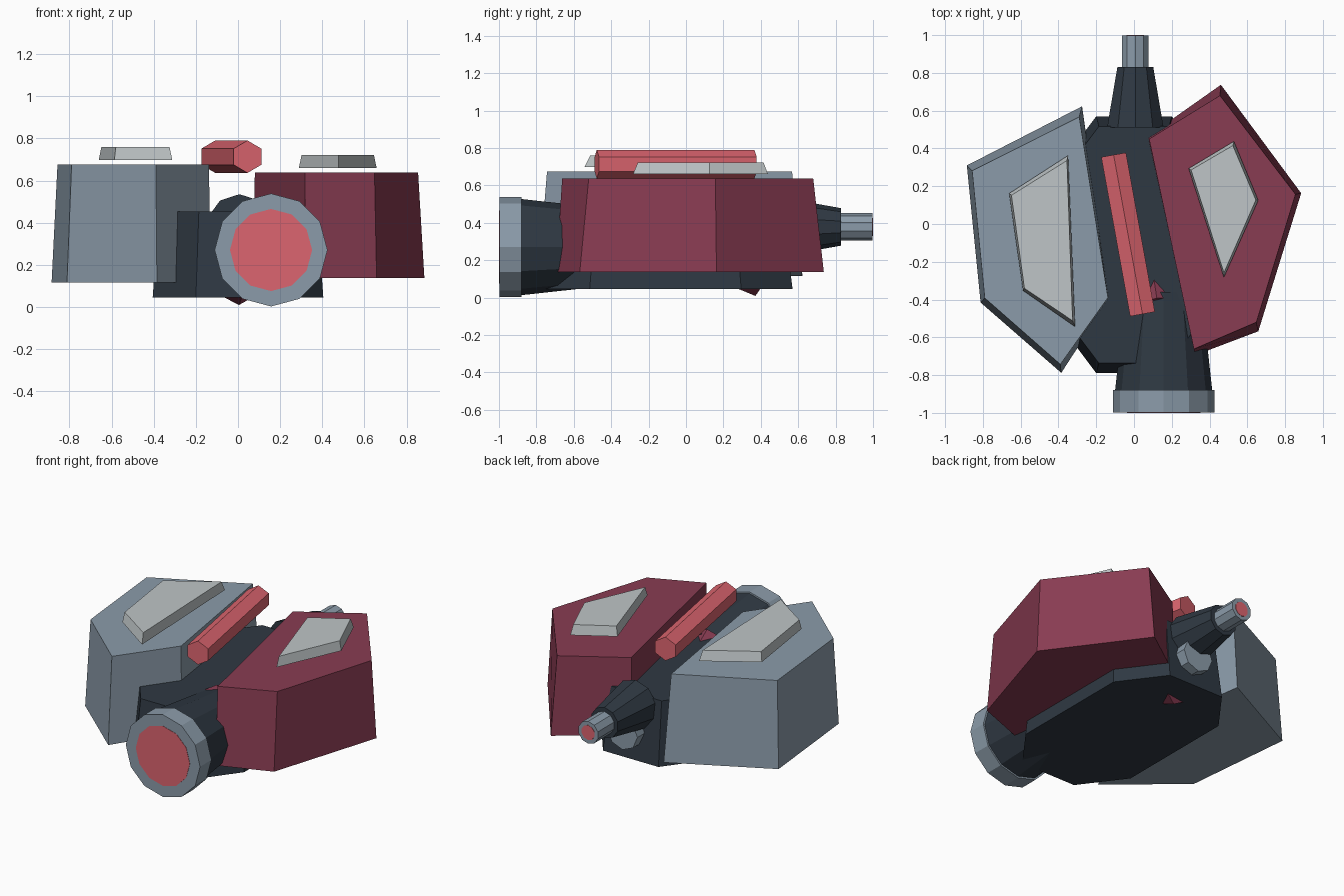
import bpy, bmesh, math
from mathutils import Vector

if "Cube" in bpy.data.objects:
    bpy.data.objects.remove(bpy.data.objects["Cube"])

COLOURS = {
    "dark": (0.028, 0.040, 0.055, 1),
    "maroon": (0.25, 0.045, 0.085, 1),
    "glow": (0.72, 0.13, 0.16, 1),
    "steel": (0.26, 0.33, 0.40, 1),
    "pale": (0.52, 0.56, 0.57, 1),
}
MATS = {}
for key, colour in COLOURS.items():
    MATS[key] = bpy.data.materials.new(key)
    MATS[key].diffuse_color = colour


def loft(name, ring_a, ring_b, mat):
    """Flat-faced solid between two matching outlines."""
    bm = bmesh.new()
    a = [bm.verts.new(p) for p in ring_a]
    b = [bm.verts.new(p) for p in ring_b]
    n = len(a)
    bm.faces.new(a)
    bm.faces.new(b)
    for i in range(n):
        j = (i + 1) % n
        bm.faces.new((a[i], a[j], b[j], b[i]))
    bmesh.ops.recalc_face_normals(bm, faces=bm.faces)
    mesh = bpy.data.meshes.new(name)
    bm.to_mesh(mesh)
    bm.free()
    mesh.materials.append(MATS[mat])
    obj = bpy.data.objects.new(name, mesh)
    bpy.context.collection.objects.link(obj)
    return obj


def block(name, base, top, z0, z1, mat):
    """Upright tapered block from plan outlines."""
    return loft(name, [(x, y, z0) for x, y in base], [(x, y, z1) for x, y in top], mat)


def rod(name, p0, p1, r0, r1, sides, mat):
    """Straight or tapered rod with one corner pointing up."""
    p0, p1 = Vector(p0), Vector(p1)
    axis = (p1 - p0).normalized()
    side = axis.cross(Vector((0, 0, 1))).normalized()
    up = side.cross(axis)

    def ring(c, r):
        angles = [2 * math.pi * i / sides for i in range(sides)]
        return [c + r * (up * math.cos(t) + side * math.sin(t)) for t in angles]
    return loft(name, ring(p0, r0), ring(p1, r1), mat)


# Central hull: long octagon, narrower at the top
corner = [(0.2, 0.68), (0.405, 0.405), (0.405, -0.405), (0.2, -0.68)]
octagon = corner + [(-x, y) for x, y in reversed(corner)]
block("hull", [(x, y - 0.11) for x, y in octagon],
      [(x * 0.93, y * 0.922 - 0.11) for x, y in octagon], 0.045, 0.452, "dark")

# Side armour blocks
block("left_armour",
      [(-0.885, 0.31), (-0.275, 0.623), (-0.13, -0.395), (-0.385, -0.788), (-0.812, -0.416)],
      [(-0.857, 0.282), (-0.29, 0.567), (-0.138, -0.39), (-0.39, -0.743), (-0.79, -0.392)],
      0.115, 0.675, "steel")
block("right_armour",
      [(0.46, 0.737), (0.885, 0.163), (0.658, -0.568), (0.323, -0.695), (0.07, 0.462)],
      [(0.455, 0.68), (0.855, 0.157), (0.648, -0.52), (0.317, -0.662), (0.08, 0.45)],
      0.136, 0.638, "maroon")

# Pale plates hovering just above the armour
block("left_plate",
      [(-0.661, 0.162), (-0.349, 0.363), (-0.312, -0.544), (-0.587, -0.353)],
      [(-0.649, 0.152), (-0.355, 0.336), (-0.325, -0.512), (-0.580, -0.340)],
      0.697, 0.759, "pale")
block("right_plate",
      [(0.289, 0.294), (0.529, 0.438), (0.658, 0.125), (0.476, -0.283)],
      [(0.302, 0.286), (0.523, 0.415), (0.645, 0.127), (0.476, -0.258)],
      0.66, 0.722, "pale")

# Hexagonal bars: one on top, one slanting through the hull
rod("top_bar", (0.045, -0.477, 0.713), (-0.108, 0.366, 0.713), 0.077, 0.077, 6, "glow")
rod("slanted_bar", (0.125, -0.42, 0.42), (0.0, 0.40, 0.08), 0.077, 0.077, 6, "maroon")

# Front engine: tapered housing, rim and glowing lens
ex, ez = 0.157, 0.27
rod("engine_housing", (ex, -0.36, ez), (ex, -0.88, ez), 0.2, 0.257, 12, "dark")
rod("engine_rim", (ex, -0.88, ez), (ex, -0.998, ez), 0.268, 0.268, 12, "steel")
rod("engine_lens", (ex, -0.99, ez), (ex, -1.0, ez), 0.195, 0.195, 12, "glow")

# Rear barrel: tapered sleeve, muzzle, glowing bore and lower nozzle
bx, bz = 0.007, 0.378
rod("barrel_sleeve", (bx, 0.51, bz), (bx, 0.83, bz), 0.157, 0.1, 10, "dark")
rod("barrel_muzzle", (bx, 0.80, bz), (bx, 0.998, bz), 0.073, 0.073, 10, "steel")
rod("barrel_bore", (bx, 0.99, bz), (bx, 1.0, bz), 0.048, 0.048, 10, "glow")
rod("lower_nozzle", (0.025, 0.45, 0.225), (0.025, 0.62, 0.225), 0.108, 0.108, 8, "steel")

for m in bpy.data.materials:
    if m.users and not m.is_grease_pencil:
        m.use_nodes = True
        m.node_tree.nodes["Principled BSDF"].inputs["Base Color"].default_value = m.diffuse_color
